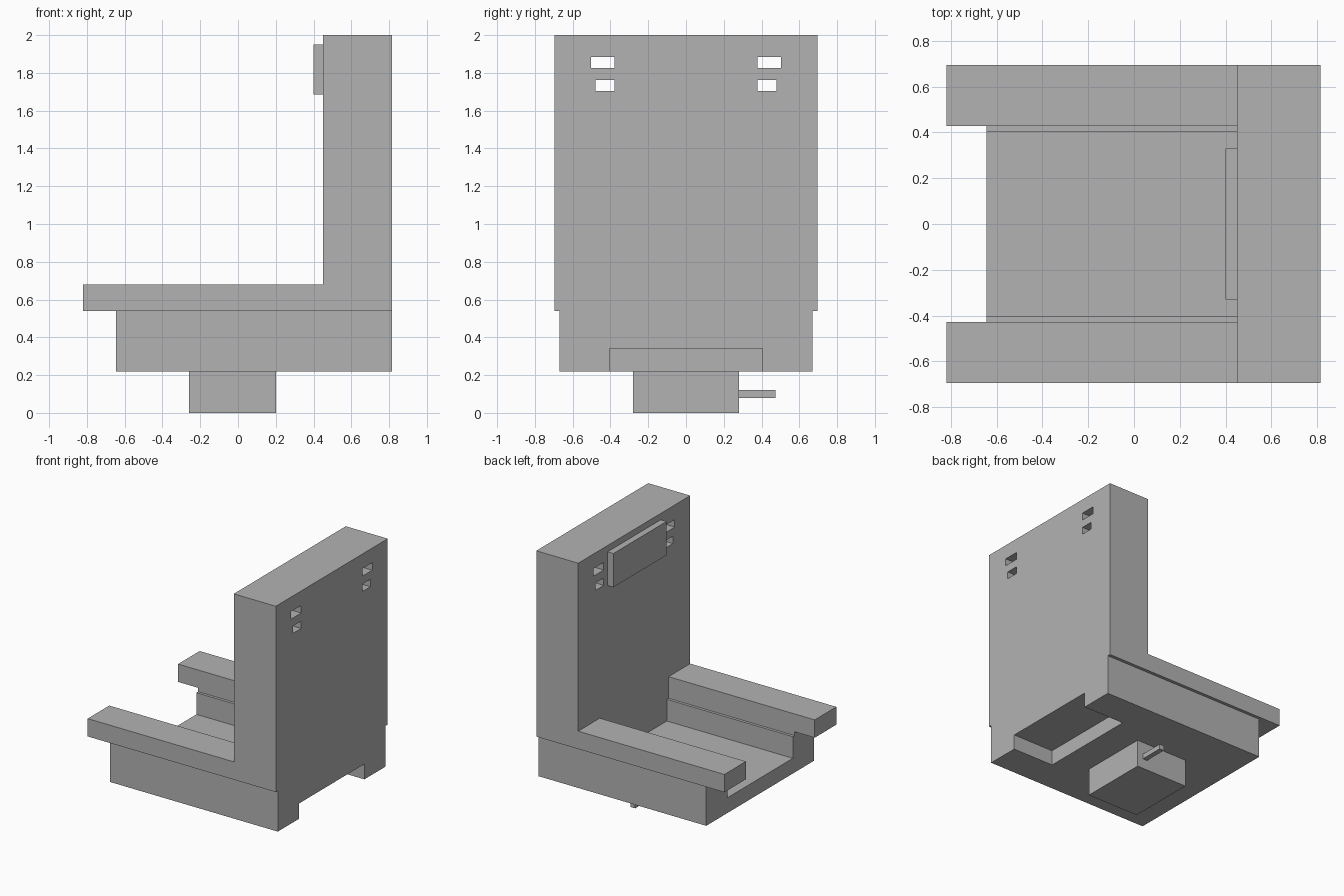
import bpy
import bmesh

cube = bpy.data.objects.get("Cube")
if cube:
    bpy.data.objects.remove(cube, do_unlink=True)

# One plain grey for the whole chair
grey = bpy.data.materials.new("plain_grey")
grey.use_nodes = True
colour = (0.45, 0.45, 0.45, 1)
grey.diffuse_color = colour
grey.node_tree.nodes["Principled BSDF"].inputs["Base Color"].default_value = colour

FRONT, BACK = -0.82, 0.815      # ends of the armrests and of the backrest
BASE_FRONT, REST = -0.645, 0.45  # front of the seat, face of the backrest
BASE_Z, FLOOR_Z, ARM_Z, ARM_TOP = 0.22, 0.34, 0.54, 0.68
LEDGE_Z = 0.51
WIDE, BASE_W = 0.695, 0.67       # half widths
ARM_IN, WALL_IN = 0.427, 0.405


def finish(name, bm):
    bmesh.ops.recalc_face_normals(bm, faces=bm.faces)
    mesh = bpy.data.meshes.new(name)
    bm.to_mesh(mesh)
    bm.free()
    mesh.materials.append(grey)
    obj = bpy.data.objects.new(name, mesh)
    bpy.context.collection.objects.link(obj)
    return obj


def box(name, x, y, z):
    """Box between the given (low, high) limits."""
    bm = bmesh.new()
    bmesh.ops.create_cube(bm, size=1)
    for v in bm.verts:
        for axis, (low, high) in enumerate((x, y, z)):
            v.co[axis] = high if v.co[axis] > 0 else low
    return finish(name, bm)


def extrude_x(name, half_profile, x0, x1):
    """Mirror a (y, z) half profile across y = 0 and extrude it along x."""
    outline = half_profile + [(-y, z) for y, z in reversed(half_profile)]
    bm = bmesh.new()
    face = bm.faces.new([bm.verts.new((x0, y, z)) for y, z in outline])
    moved = bmesh.ops.extrude_face_region(bm, geom=[face])["geom"]
    verts = [g for g in moved if isinstance(g, bmesh.types.BMVert)]
    bmesh.ops.translate(bm, verts=verts, vec=(x1 - x0, 0, 0))
    return finish(name, bm)


# Seat tray with stepped side walls
extrude_x("seat_base", [
    (BASE_W, BASE_Z), (BASE_W, ARM_Z), (ARM_IN, ARM_Z),
    (ARM_IN, LEDGE_Z), (WALL_IN, LEDGE_Z), (WALL_IN, FLOOR_Z),
], BASE_FRONT, REST)

# Rear of the base with the open recess underneath
extrude_x("rear_base", [
    (WALL_IN, FLOOR_Z), (WALL_IN, BASE_Z), (BASE_W, BASE_Z), (BASE_W, ARM_Z),
], REST, BACK)

# Armrests
for side, sign in (("left", 1), ("right", -1)):
    box(f"{side}_armrest", (FRONT, REST),
        sorted((sign * ARM_IN, sign * WIDE)), (ARM_Z, ARM_TOP))

# Backrest with slots cut right through
backrest = box("backrest", (REST, BACK), (-WIDE, WIDE), (ARM_Z, 2))
for sign in (1, -1):
    for outer, low, high in ((0.503, 1.826, 1.885), (0.48, 1.705, 1.763)):
        cutter = box("slot_cutter", (REST - 0.1, BACK + 0.1),
                     sorted((sign * 0.379, sign * outer)), (low, high))
        cutter.hide_render = True
        cutter.hide_set(True)
        cut = backrest.modifiers.new("slot", "BOOLEAN")
        cut.operation = "DIFFERENCE"
        cut.solver = "EXACT"
        cut.object = cutter

# Apply the cuts, then drop the cutters
bpy.context.view_layer.update()
evaluated = backrest.evaluated_get(bpy.context.evaluated_depsgraph_get())
cut_mesh = bpy.data.meshes.new_from_object(evaluated)
backrest.modifiers.clear()
backrest.data = cut_mesh
for obj in list(bpy.data.objects):
    if obj.name.startswith("slot_cutter"):
        bpy.data.objects.remove(obj, do_unlink=True)

# Headrest pad, pedestal and its lever
box("headrest", (0.40, REST), (-0.33, 0.33), (1.685, 1.95))
box("pedestal", (-0.26, 0.20), (-0.28, 0.28), (0, BASE_Z))
box("lever", (0.11, 0.15), (0.28, 0.473), (0.08, 0.12))
